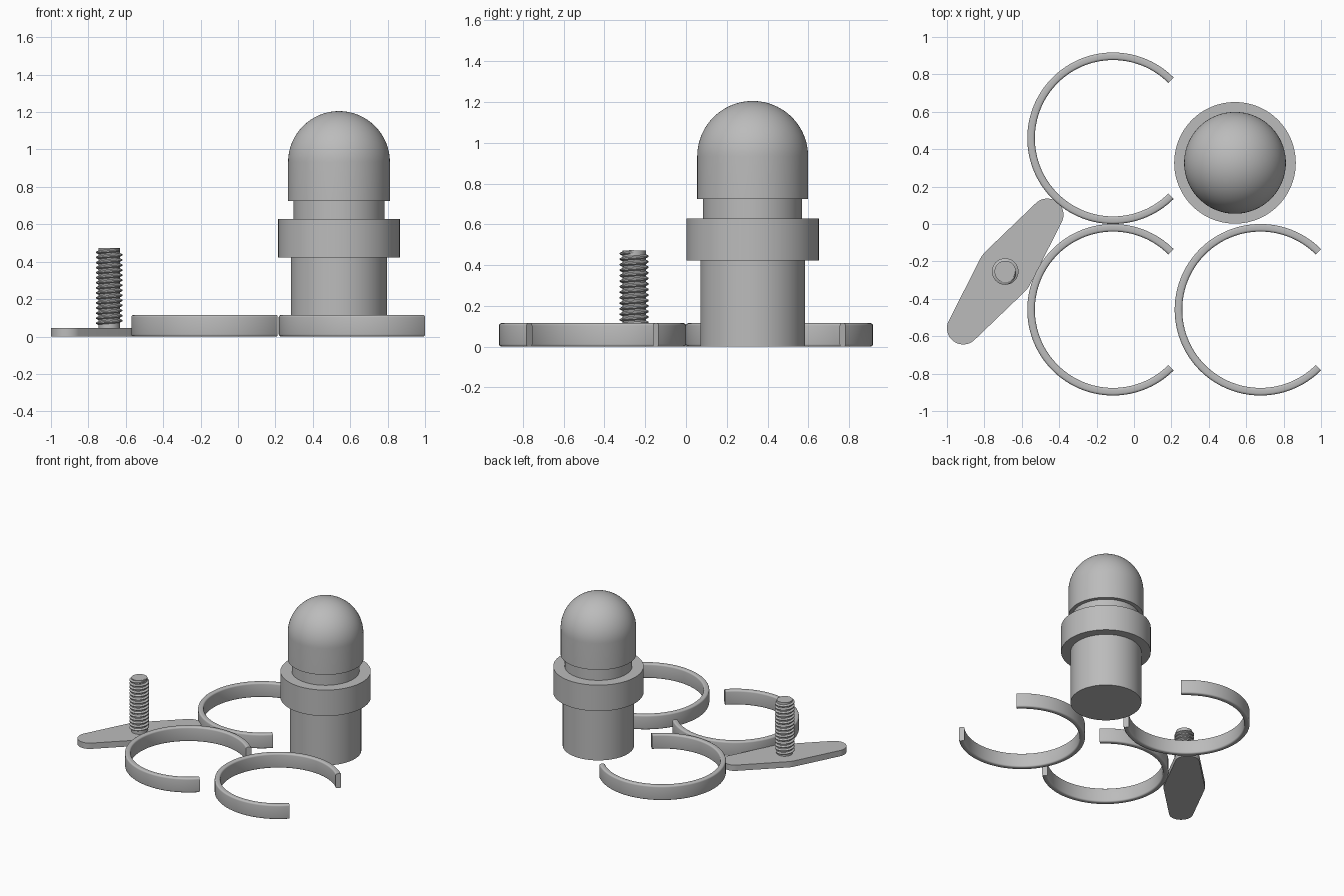
import bpy, bmesh
from math import pi, sin, cos, radians
from mathutils import Vector
from mathutils.geometry import convex_hull_2d

cube = bpy.data.objects.get("Cube")
if cube:
    bpy.data.objects.remove(cube)

grey = bpy.data.materials.new("plain_grey")
grey.use_nodes = True
grey.diffuse_color = (0.5, 0.5, 0.5, 1)
grey.node_tree.nodes["Principled BSDF"].inputs["Base Color"].default_value = (0.5, 0.5, 0.5, 1)


def finish(name, bm, location):
    """Turn a bmesh into a smooth-shaded object with sharp edges kept."""
    bmesh.ops.remove_doubles(bm, verts=bm.verts, dist=1e-5)
    bmesh.ops.recalc_face_normals(bm, faces=bm.faces)
    mesh = bpy.data.meshes.new(name)
    bm.to_mesh(mesh)
    bm.free()
    obj = bpy.data.objects.new(name, mesh)
    bpy.context.collection.objects.link(obj)
    obj.location = location
    mesh.materials.append(grey)
    bpy.ops.object.select_all(action="DESELECT")
    obj.select_set(True)
    bpy.context.view_layer.objects.active = obj
    bpy.ops.object.shade_smooth_by_angle(angle=radians(30))
    return obj


def loft(bm, sections, closed, capped):
    """Skin a list of cross-sections; closed joins each section's ends."""
    rows = [[bm.verts.new(p) for p in s] for s in sections]
    n = len(rows[0])
    for a, b in zip(rows, rows[1:]):
        for i in range(n if closed else n - 1):
            j = (i + 1) % n
            bm.faces.new((a[i], a[j], b[j], b[i]))
    if capped:
        bm.faces.new(rows[0])
        bm.faces.new(rows[-1])


def turned(profile, start, end, steps):
    """Cross-sections of an (r, z) profile turned about the z axis."""
    angles = [radians(start + (end - start) * k / steps) for k in range(steps + 1)]
    return [[(r * cos(a), r * sin(a), z) for r, z in profile] for a in angles]


# Domed plunger: shank, collar, neck and head in one turned profile
shank, collar, neck, head = 0.257, 0.325, 0.243, 0.272
profile = [(0, 0), (shank, 0), (shank, 0.423), (collar, 0.423), (collar, 0.629),
           (neck, 0.629), (neck, 0.725), (head, 0.725)]
profile += [(head * cos(t * pi / 48), 0.933 + head * sin(t * pi / 48)) for t in range(24)]
profile.append((0, 0.933 + head))
bm = bmesh.new()
loft(bm, turned(profile, 0, 360, 96), False, False)
finish("domed_plunger", bm, (0.54, 0.327, 0))

# Three open snap rings with rounded rims
outer, inner, height, rim = 0.4585, 0.418, 0.115, 0.012
section = []
for k, (r, z) in enumerate([(outer - rim, height - rim), (inner + rim, height - rim),
                            (inner + rim, rim), (outer - rim, rim)]):
    for s in range(5):
        a = (k + s / 4) * pi / 2
        section.append((r + rim * cos(a), z + rim * sin(a)))
for name, x, y in (("back_ring", -0.112, outer), ("front_ring", -0.112, -outer),
                   ("side_ring", 0.676, -outer)):
    bm = bmesh.new()
    loft(bm, turned(section, 45, 315, 90), True, True)
    finish(name, bm, (x, y, 0))

# Tapered handle plate: outline wrapped around three circles
pivot = Vector((-0.6885, -0.254))
arm = Vector((0.2245, 0.303))
thick = 0.046
points = []
for centre, radius in ((arm, 0.087), (-arm, 0.087), (Vector((0, 0)), 0.15)):
    for k in range(64):
        a = k * pi / 32
        points.append(centre + radius * Vector((cos(a), sin(a))))
outline = [points[i] for i in convex_hull_2d(points)]
bm = bmesh.new()
loft(bm, [[(p.x, p.y, z) for p in outline] for z in (0, thick)], True, True)
finish("handle_plate", bm, (pivot.x, pivot.y, 0))

# Screw: plain core with a helical thread that fades out at both ends
core, crest, top = 0.057, 0.071, 0.472
pitch, turns, steps = 0.027, 15, 32
bm = bmesh.new()
loft(bm, turned([(0, thick), (core, thick), (core, top), (0, top)], 0, 360, 48), False, False)
thread = []
for k in range(turns * steps + 1):
    t = k / steps
    a = 2 * pi * t
    fade = min(1, 4 * t + 0.02, 4 * (turns - t) + 0.02)
    z = thick + 0.012 + pitch * t
    tooth = [(core - 0.004, -0.012), (core + (crest - core) * fade, -0.003),
             (core + (crest - core) * fade, 0.003), (core - 0.004, 0.012)]
    thread.append([(r * cos(a), r * sin(a), z + dz) for r, dz in tooth])
loft(bm, thread, True, True)
finish("threaded_screw", bm, (pivot.x, pivot.y, 0))
